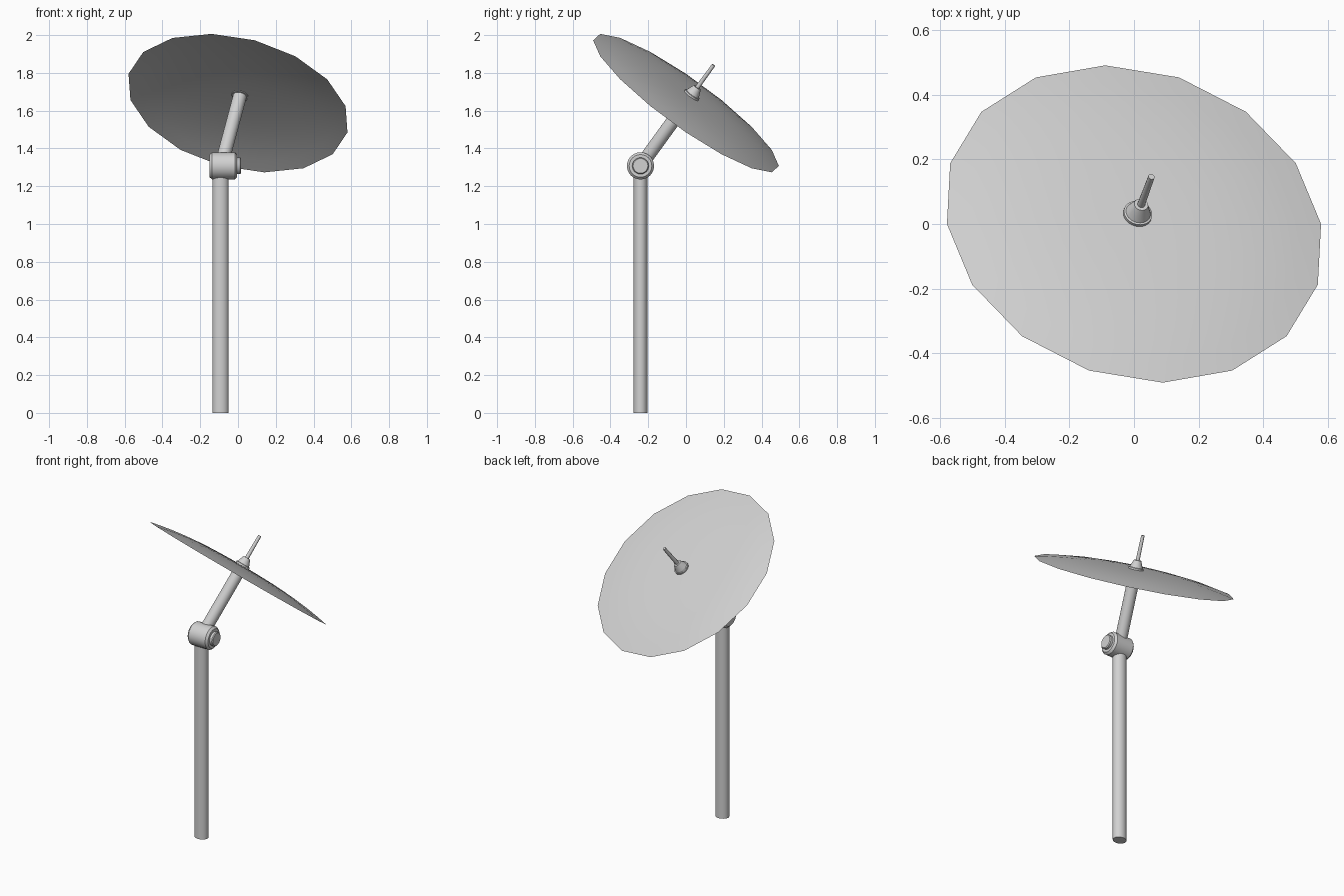
import bpy, bmesh, math
from mathutils import Matrix, Vector

cube = bpy.data.objects.get("Cube")
if cube:
    bpy.data.objects.remove(cube, do_unlink=True)

grey = bpy.data.materials.new("light grey metal")
grey.use_nodes = True
colour = (0.64, 0.64, 0.64, 1)
grey.diffuse_color = colour
grey.node_tree.nodes["Principled BSDF"].inputs["Base Color"].default_value = colour


def lathe(name, profile, matrix, sides=24, angle=40):
    """Revolve (radius, height) points about the local z axis."""
    bm = bmesh.new()
    rings = []
    for r, h in profile:
        if r == 0:
            rings.append([bm.verts.new((0, 0, h))] * sides)
        else:
            turns = [2 * math.pi * i / sides for i in range(sides)]
            rings.append([bm.verts.new((r * math.cos(a), r * math.sin(a), h)) for a in turns])
    for low, high in zip(rings, rings[1:]):
        for i in range(sides):
            j = (i + 1) % sides
            corners = dict.fromkeys((low[i], low[j], high[j], high[i]))
            bm.faces.new(list(corners))
    mesh = bpy.data.meshes.new(name)
    bm.to_mesh(mesh)
    bm.free()
    mesh.materials.append(grey)
    obj = bpy.data.objects.new(name, mesh)
    bpy.context.collection.objects.link(obj)
    obj.matrix_world = matrix
    bpy.ops.object.select_all(action="DESELECT")
    obj.select_set(True)
    bpy.context.view_layer.objects.active = obj
    bpy.ops.object.shade_smooth_by_angle(angle=math.radians(angle))
    return obj


# Tilted frame shared by the dish, its arm and the feed
tilt = (Matrix.Translation((0, 0, 1.64))
        @ Matrix.Rotation(math.radians(15), 4, "Y")
        @ Matrix.Rotation(math.radians(-35), 4, "X"))
pivot = tilt @ Vector((0, 0, -0.42))

# Upright pole, slightly oval
lathe("pole", [(0, 0), (1, 0), (1, 1.28), (0, 1.28)],
      Matrix.Translation((-0.092, pivot.y, 0)) @ Matrix.Diagonal((0.043, 0.037, 1, 1)))

# Pivot housing with chamfered ends, and the bolt on its left end
sideways = Matrix.Translation((-0.077, pivot.y, pivot.z)) @ Matrix.Rotation(math.pi / 2, 4, "Y")
lathe("pivot_housing", [(0, -0.073), (0.06, -0.073), (0.072, -0.06),
                        (0.072, 0.06), (0.06, 0.073), (0, 0.073)], sideways)
lathe("pivot_bolt", [(0, 0.06), (0.044, 0.06), (0.044, 0.088), (0.039, 0.093), (0, 0.093)], sideways)

# Arm from the pivot to the dish
lathe("arm", [(0, -0.42), (0.036, -0.42), (0.036, 0.045), (0, 0.045)], tilt)

# Shallow sixteen-sided dish, open underneath
steps = 8
rim, depth = 0.6, 0.05
curve = [(rim * (1 - i / steps), depth * (1 - (1 - i / steps) ** 2.6)) for i in range(steps + 1)]
lathe("dish", curve, tilt, sides=16, angle=60)

# Feed: lipped cone and thin rod
lathe("feed_cone", [(0, 0.045), (0.045, 0.045), (0.045, 0.06), (0.039, 0.062),
                    (0.022, 0.105), (0, 0.105)], tilt)
lathe("feed_rod", [(0, 0.1), (0.012, 0.1), (0.01, 0.255), (0, 0.255)], tilt, sides=12)
